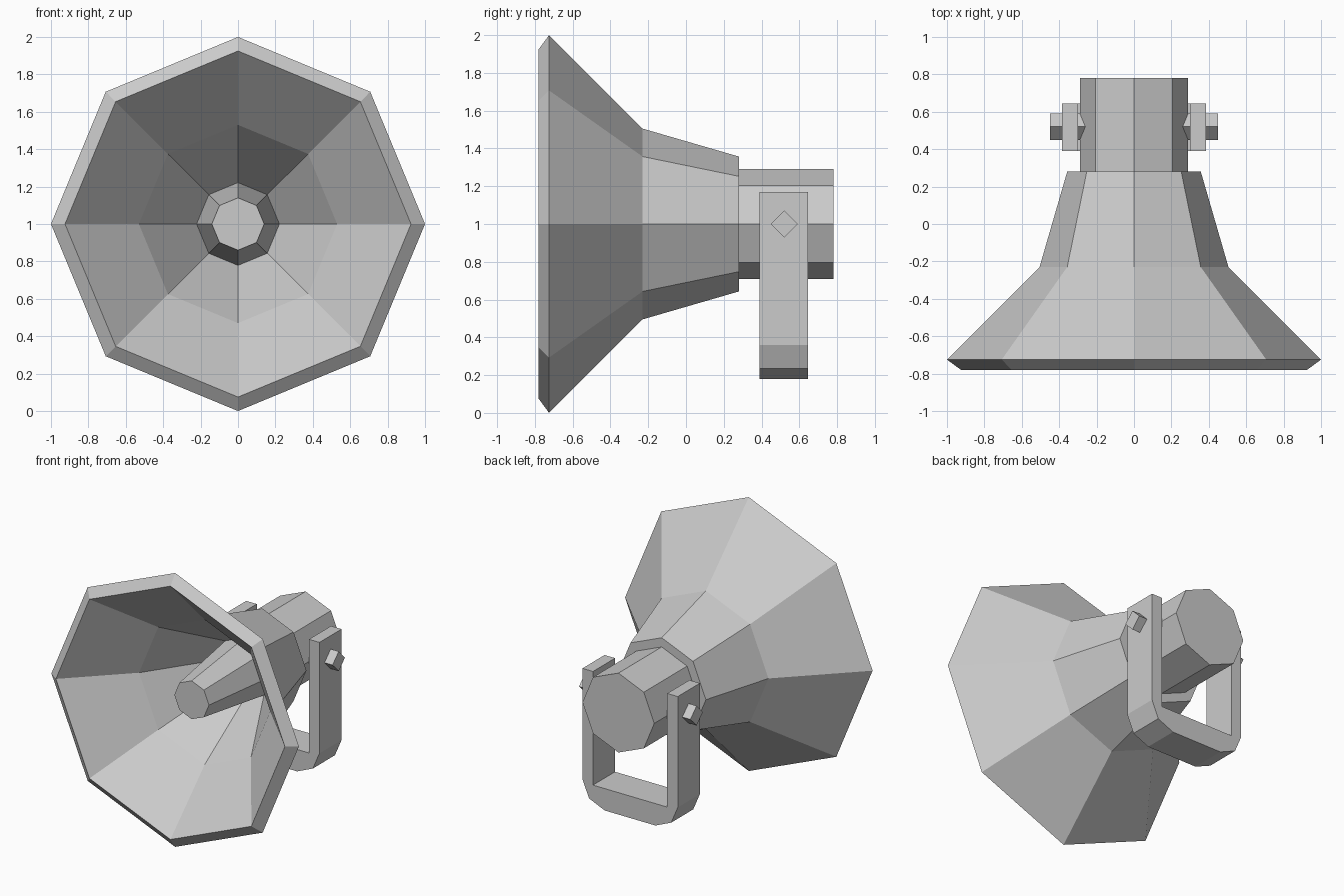
import bpy, bmesh, math
from mathutils import Matrix

if "Cube" in bpy.data.objects:
    bpy.data.objects.remove(bpy.data.objects["Cube"])


def finish(name, bm):
    bmesh.ops.recalc_face_normals(bm, faces=bm.faces)
    mesh = bpy.data.meshes.new(name)
    bm.to_mesh(mesh)
    bm.free()
    obj = bpy.data.objects.new(name, mesh)
    bpy.context.collection.objects.link(obj)
    return obj


def lathe(name, profile, sides=8, height=1.0):
    """Revolve (y, radius) points around the y axis and cap both ends."""
    bm = bmesh.new()
    rings = []
    for y, r in profile:
        angles = [2 * math.pi * i / sides for i in range(sides)]
        rings.append([bm.verts.new((r * math.cos(a), y, height + r * math.sin(a)))
                      for a in angles])
    for a, b in zip(rings, rings[1:]):
        for i in range(sides):
            j = (i + 1) % sides
            bm.faces.new((a[i], a[j], b[j], b[i]))
    bm.faces.new(rings[0])
    bm.faces.new(rings[-1])
    return finish(name, bm)


# Flared horn: inner throat, lip, then outer shell
lathe("horn", [(0.10, 0.205), (-0.385, 0.53), (-0.78, 0.925),
               (-0.725, 1.0), (-0.23, 0.505), (0.28, 0.357)])

# Tapered plug inside the horn
lathe("inner_plug", [(-0.535, 0.14), (0.11, 0.226)])

# Driver housing at the back
lathe("driver_housing", [(0.27, 0.29), (0.78, 0.29)])

# U-shaped bracket: half outline mirrored, then extruded along y
half = [(0.205, 0.18), (0.332, 0.235), (0.385, 0.36),
        (0.385, 1.17), (0.30, 1.17), (0.30, 0.34)]
outline = half + [(-x, z) for x, z in reversed(half)]
bm = bmesh.new()
face = bm.faces.new([bm.verts.new((x, 0.39, z)) for x, z in outline])
ext = bmesh.ops.extrude_face_region(bm, geom=[face], use_keep_orig=True)
bmesh.ops.translate(bm, vec=(0, 0.255, 0),
                    verts=[g for g in ext["geom"] if isinstance(g, bmesh.types.BMVert)])
finish("mounting_bracket", bm)

# Square pivot pins on both sides
for side, label in ((1, "right"), (-1, "left")):
    bm = bmesh.new()
    place = Matrix.Translation((side * 0.35, 0.52, 1.0)) @ Matrix.Rotation(math.pi / 2, 4, 'Y')
    bmesh.ops.create_cone(bm, cap_ends=True, segments=4, radius1=0.072,
                          radius2=0.072, depth=0.20, matrix=place)
    finish("pivot_pin_" + label, bm)
